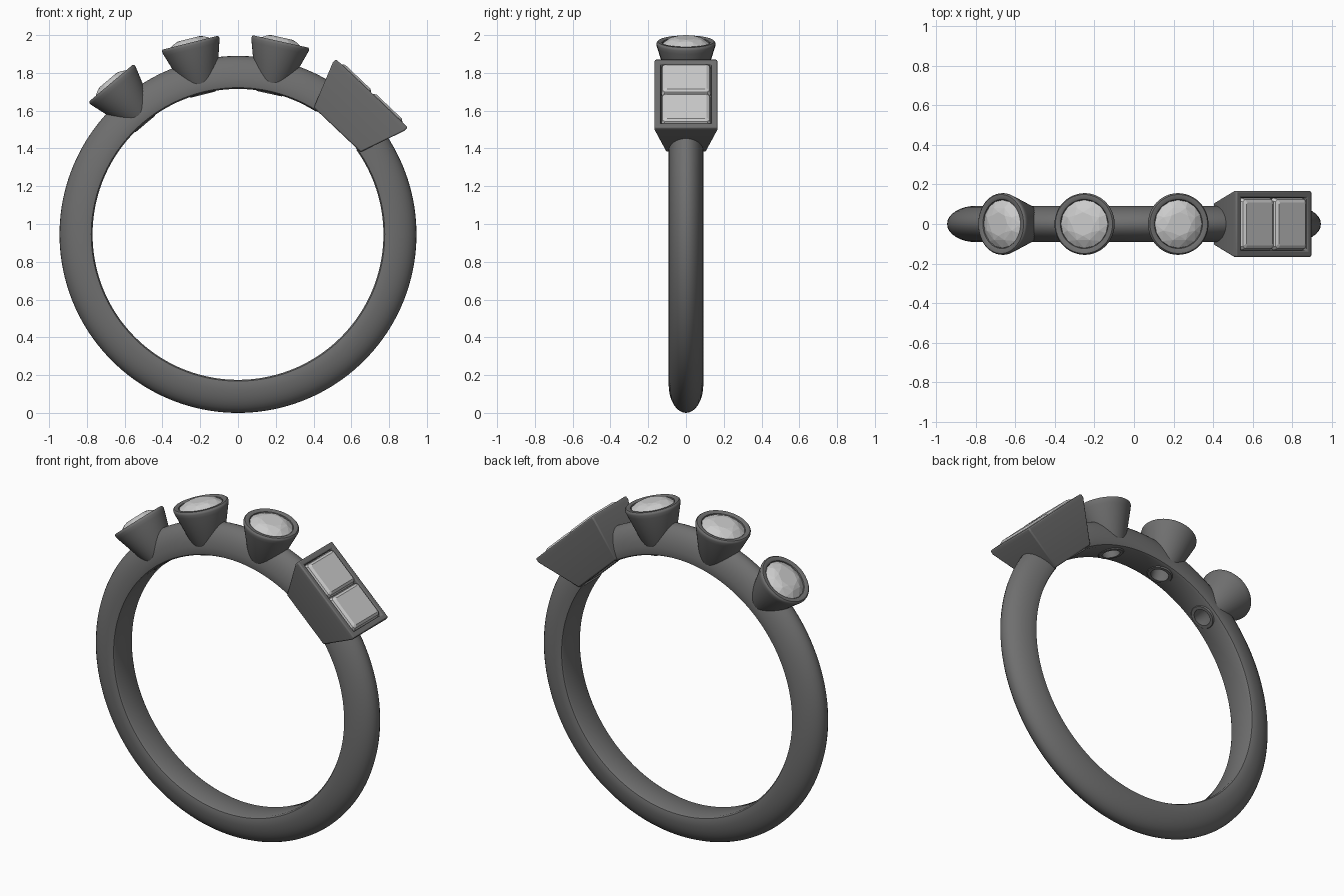
import bpy, bmesh
from math import sin, cos, pi, radians
from mathutils import Matrix

if "Cube" in bpy.data.objects:
    bpy.data.objects.remove(bpy.data.objects["Cube"])

CZ = 0.945  # height of the ring centre


def material(name, v):
    m = bpy.data.materials.new(name)
    m.diffuse_color = (v, v, v, 1)
    m.use_nodes = True
    m.node_tree.nodes["Principled BSDF"].inputs["Base Color"].default_value = m.diffuse_color
    return m


METAL = material("dark_metal", 0.16)
STONE = material("pale_stone", 0.6)


def finish(name, bm, mat, angle=None, smooth=30):
    """Turn bmesh into an object; angle swings it from the ring top towards +x."""
    bmesh.ops.recalc_face_normals(bm, faces=bm.faces)
    me = bpy.data.meshes.new(name)
    bm.to_mesh(me)
    bm.free()
    me.materials.append(mat)
    ob = bpy.data.objects.new(name, me)
    bpy.context.collection.objects.link(ob)
    if angle is not None:
        ob.matrix_world = Matrix.Translation((0, 0, CZ)) @ Matrix.Rotation(radians(angle), 4, 'Y')
    if smooth:
        shade(ob, smooth)
    return ob


def shade(ob, deg):
    bpy.ops.object.select_all(action='DESELECT')
    ob.select_set(True)
    bpy.context.view_layer.objects.active = ob
    bpy.ops.object.shade_smooth_by_angle(angle=radians(deg))


def loft(loops, wrap=True):
    """Skin a list of point loops; wrap joins last to first, else ends are capped."""
    bm = bmesh.new()
    vs = [[bm.verts.new(p) for p in l] for l in loops]
    n = len(vs[0])
    for i in range(len(vs) if wrap else len(vs) - 1):
        a, b = vs[i], vs[(i + 1) % len(vs)]
        for j in range(n):
            k = (j + 1) % n
            bm.faces.new((a[j], a[k], b[k], b[j]))
    if not wrap:
        bm.faces.new(vs[0])
        bm.faces.new(vs[-1])
    return bm


def circle(r, z, n=48, turn=0.0):
    return [(r * cos(2 * pi * (i + turn) / n), r * sin(2 * pi * (i + turn) / n), z) for i in range(n)]


def rect(hx, hy, z, x=0):
    return [(x - hx, -hy, z), (x + hx, -hy, z), (x + hx, hy, z), (x - hx, hy, z)]


def hull(points):
    bm = bmesh.new()
    for p in points:
        bm.verts.new(p)
    bmesh.ops.convex_hull(bm, input=bm.verts[:])
    bmesh.ops.dissolve_limit(bm, angle_limit=radians(1), verts=bm.verts[:], edges=bm.edges[:])
    return bm


# Band: half-round section swept round the y axis
section = [(0.795 + 0.15 * sin(pi * i / 16), -0.092 * cos(pi * i / 16)) for i in range(17)]
section += [(0.777, 0.088), (0.77, 0.076), (0.77, -0.076), (0.777, -0.088)]
N = 160
band = finish("band", loft([[(r * sin(2 * pi * i / N), y, CZ + r * cos(2 * pi * i / N))
                             for r, y in section] for i in range(N)]), METAL, smooth=None)

cutters = []

# Round settings: open conical bezels, each with a faceted stone
bezel_profile = [(0.050, 0.763), (0.068, 0.763), (0.074, 0.770), (0.150, 1.010), (0.156, 1.030),
                 (0.155, 1.040), (0.149, 1.046), (0.132, 1.046), (0.124, 1.041), (0.121, 1.030),
                 (0.118, 0.990), (0.054, 0.870)]
for tag, ang in (("left", -40), ("middle", -14), ("right", 12.5)):
    finish("round_bezel_" + tag, loft([circle(r, z) for r, z in bezel_profile]), METAL, ang, 40)
    stone = (circle(0.060, 1.068, 8) + circle(0.088, 1.060, 8, 0.5) + circle(0.122, 1.036, 16)
             + circle(0.122, 1.030, 16) + circle(0.070, 0.965, 8, 0.5) + circle(0.004, 0.910, 8))
    finish("round_stone_" + tag, hull(stone), STONE, ang, None)
    cutters.append(finish("cutter_" + tag, loft([circle(0.042, 0.70), circle(0.062, 0.77),
                                                 circle(0.135, 1.03)], False), METAL, ang, None))

# Rectangular setting: tapered open box holding two step-cut stones
A = 43.5
box = finish("rectangular_bezel", loft([rect(0.13, 0.065, 0.763), rect(0.171, 0.105, 0.763),
                                        rect(0.262, 0.166, 1.005), rect(0.262, 0.166, 1.030),
                                        rect(0.230, 0.134, 1.030), rect(0.228, 0.132, 0.990),
                                        rect(0.14, 0.07, 0.900)]), METAL, A, None)
bev = box.modifiers.new("soft_edges", 'BEVEL')
bev.width = 0.007
bev.segments = 2
bev.limit_method = 'ANGLE'
shade(box, 30)
for tag, x in (("upper", -0.114), ("lower", 0.114)):
    pts = []
    for hx, hy, z, c in ((0.092, 0.108, 1.042, 0.008), (0.106, 0.124, 1.032, 0.012),
                         (0.113, 0.131, 1.012, 0.014), (0.113, 0.131, 1.002, 0.014),
                         (0.050, 0.065, 0.930, 0.008)):
        pts += rect(hx - c, hy, z, x) + rect(hx, hy - c, z, x)
    finish("step_cut_stone_" + tag, hull(pts), STONE, A, None)
cutters.append(finish("cutter_box", loft([rect(0.134, 0.07, 0.70), rect(0.15, 0.085, 0.77),
                                          rect(0.245, 0.15, 1.01)], False), METAL, A, None))

# Open the band behind every stone, then shade it
for c in cutters:
    m = band.modifiers.new(c.name, 'BOOLEAN')
    m.operation = 'DIFFERENCE'
    m.solver = 'EXACT'
    m.object = c
bpy.context.view_layer.update()
band.data = bpy.data.meshes.new_from_object(band.evaluated_get(bpy.context.evaluated_depsgraph_get()))
band.modifiers.clear()
for c in cutters:
    bpy.data.objects.remove(c)
shade(band, 35)
